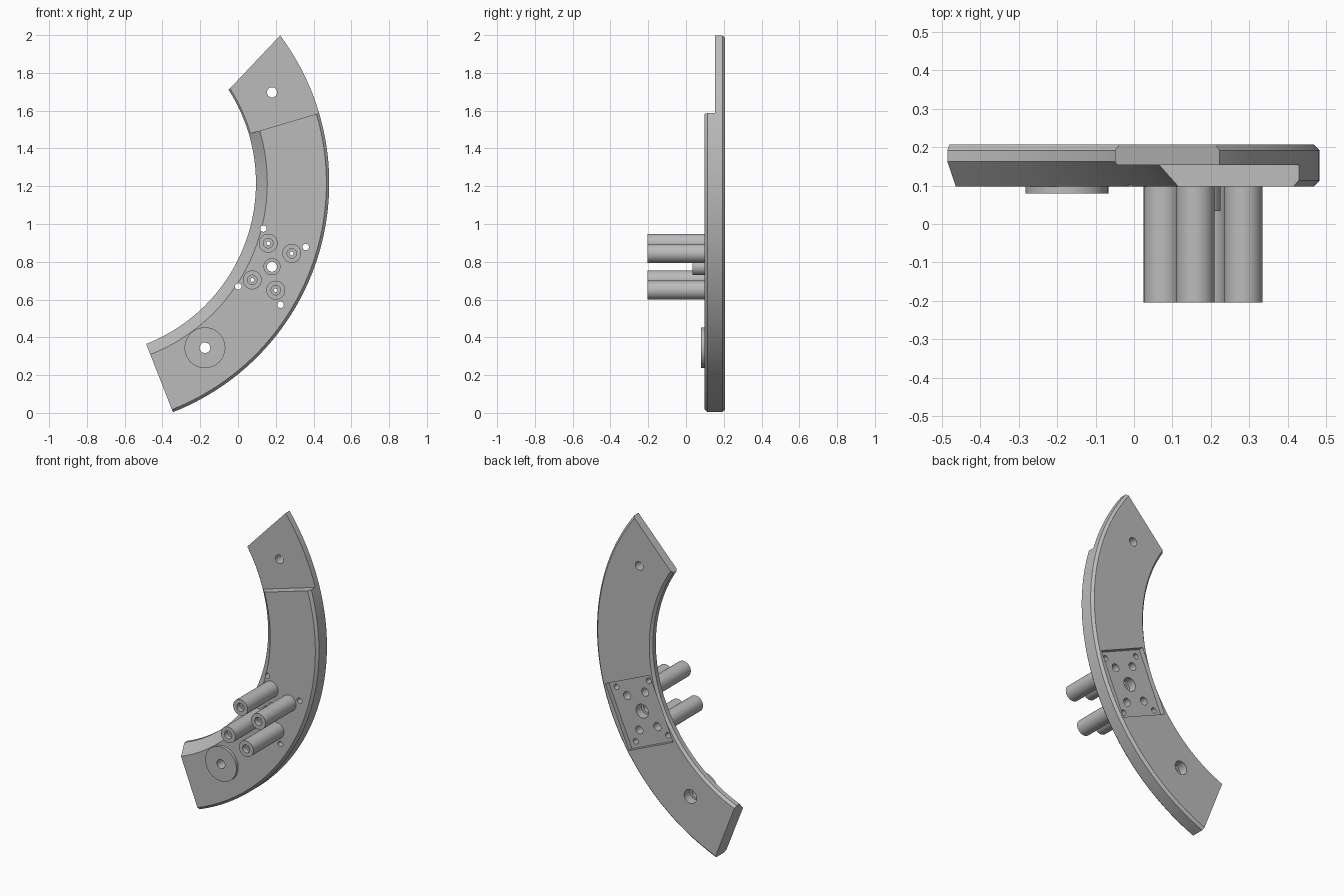
import bpy, bmesh
from math import sin, cos, radians, pi
from mathutils import Vector

if "Cube" in bpy.data.objects:
    bpy.data.objects.remove(bpy.data.objects["Cube"], do_unlink=True)

CX, CZ = -0.82, 1.217          # centre of the arc
FRONT, BACK, STEP = 0.098, 0.207, 0.153

grey = bpy.data.materials.new("plain grey")
grey.use_nodes = True
colour = (0.5, 0.5, 0.5, 1)
grey.diffuse_color = colour
grey.node_tree.nodes["Principled BSDF"].inputs["Base Color"].default_value = colour


def make(name, bm):
    bmesh.ops.recalc_face_normals(bm, faces=bm.faces)
    mesh = bpy.data.meshes.new(name)
    bm.to_mesh(mesh)
    bm.free()
    mesh.materials.append(grey)
    ob = bpy.data.objects.new(name, mesh)
    bpy.context.collection.objects.link(ob)
    return ob


def spin(profile, x, z, start, end, steps, closed=False):
    """Sweep a closed (radius, y) profile around an axis along y."""
    bm = bmesh.new()
    rings = []
    for i in range(steps if closed else steps + 1):
        a = start + (end - start) * i / steps
        rings.append([bm.verts.new((x + r * cos(a), y, z + r * sin(a))) for r, y in profile])
    pairs = list(zip(rings, rings[1:]))
    if closed:
        pairs.append((rings[-1], rings[0]))
    else:
        bm.faces.new(rings[0])
        bm.faces.new(rings[-1])
    n = len(profile)
    for p, q in pairs:
        for j in range(n):
            k = (j + 1) % n
            bm.faces.new((p[j], p[k], q[k], q[j]))
    return bm


def cylinder(name, x, z, radius, y0, y1):
    bm = bmesh.new()
    rings = [[bm.verts.new((x + radius * cos(2 * pi * i / 32), y, z + radius * sin(2 * pi * i / 32)))
              for i in range(32)] for y in (y0, y1)]
    for ring in rings:
        bm.faces.new(ring)
    for i in range(32):
        j = (i + 1) % 32
        bm.faces.new((rings[0][i], rings[0][j], rings[1][j], rings[1][i]))
    return make(name, bm)


def select(ob):
    bpy.ops.object.select_all(action='DESELECT')
    ob.select_set(True)
    bpy.context.view_layer.objects.active = ob


def cut(ob, cutter):
    cutter.hide_render = True
    select(ob)
    mod = ob.modifiers.new("cut", 'BOOLEAN')
    mod.operation, mod.solver, mod.object = 'DIFFERENCE', 'EXACT', cutter
    bpy.ops.object.modifier_apply(modifier=mod.name)
    bpy.data.objects.remove(cutter, do_unlink=True)


def smooth(ob):
    select(ob)
    bpy.ops.object.shade_smooth_by_angle(angle=radians(20))


# Curved plate with chamfered edges, trimmed by a slanted plane at the top
section = [(0.975, FRONT), (1.288, FRONT), (1.303, 0.113), (1.303, 0.192),
           (1.288, BACK), (0.93, BACK), (0.915, 0.192), (0.915, 0.163)]
bm = spin(section, CX, CZ, radians(-68.6), radians(46), 64)
cut_result = bmesh.ops.bisect_plane(
    bm, geom=bm.verts[:] + bm.edges[:] + bm.faces[:], plane_co=(-0.045, 0, 1.715),
    plane_no=Vector((-0.285, 0, 0.27)).normalized(), clear_outer=True)
edges = [e for e in cut_result["geom_cut"] if isinstance(e, bmesh.types.BMEdge)]
bmesh.ops.contextual_create(bm, geom=edges)
plate = make("curved_plate", bm)

# Thinner upper end
cut(plate, make("step_cutter", spin([(0.8, 0), (1.5, 0), (1.5, STEP), (0.8, STEP)],
                                    CX, CZ, radians(16.5), radians(60), 8)))

# Rectangular pocket in the back, turned to follow the arc
MX, MZ = 0.18, 0.774
tilt = radians(-23.5)
radial = Vector((cos(tilt), 0, sin(tilt)))
along = Vector((-sin(tilt), 0, cos(tilt)))
centre = Vector((MX, 0, MZ))


def grid(u, v):
    """Four mirrored points around the pocket centre."""
    return [centre + radial * u * a + along * v * b for a in (-1, 1) for b in (-1, 1)]


bm = bmesh.new()
c = grid(0.166, 0.205)
loop = [c[0], c[1], c[3], c[2]]
base = bm.faces.new([bm.verts.new(p + Vector((0, BACK - 0.03, 0))) for p in loop])
new = bmesh.ops.extrude_face_region(bm, geom=[base])["geom"]
bmesh.ops.translate(bm, vec=(0, 0.1, 0), verts=[v for v in new if isinstance(v, bmesh.types.BMVert)])
cut(plate, make("pocket_cutter", bm))

# Screw holes, pin holes and the mounting holes
pins = grid(0.068, 0.106)
DX, DZ = -0.175, 0.345
holes = [(p.x, p.z, 0.017, 0) for p in grid(0.122, 0.167)]
holes += [(p.x, p.z, 0.025, 0) for p in pins]
holes += [(MX, MZ, 0.027, 0), (MX, MZ, 0.043, 0.125),
          (DX, DZ, 0.028, 0), (DX, DZ, 0.043, 0.15), (0.18, 1.697, 0.027, 0)]
for x, z, r, y in holes:
    cut(plate, cylinder("hole_cutter", x, z, r, y, 0.3))
smooth(plate)


def lathe(name, profile, x, z):
    smooth(make(name, spin(profile, x, z, 0, 2 * pi, 48, closed=True)))


def collar(name, x, z, outer, inner, y):
    lathe(name, [(inner, y), (outer, y), (outer, 0.1), (inner, 0.1)], x, z)


# Four hollow standoff pins with a shallow counterbore
for i, p in enumerate(pins):
    lathe(f"standoff_pin_{i + 1}",
          [(0.025, -0.205), (0.05, -0.205), (0.05, 0.1), (0.01, 0.1), (0.01, -0.175), (0.025, -0.175)],
          p.x, p.z)

# Raised collars around the centre and lower holes
collar("centre_collar", MX, MZ, 0.045, 0.027, 0.034)
collar("lower_disc", DX, DZ, 0.108, 0.028, 0.08)
